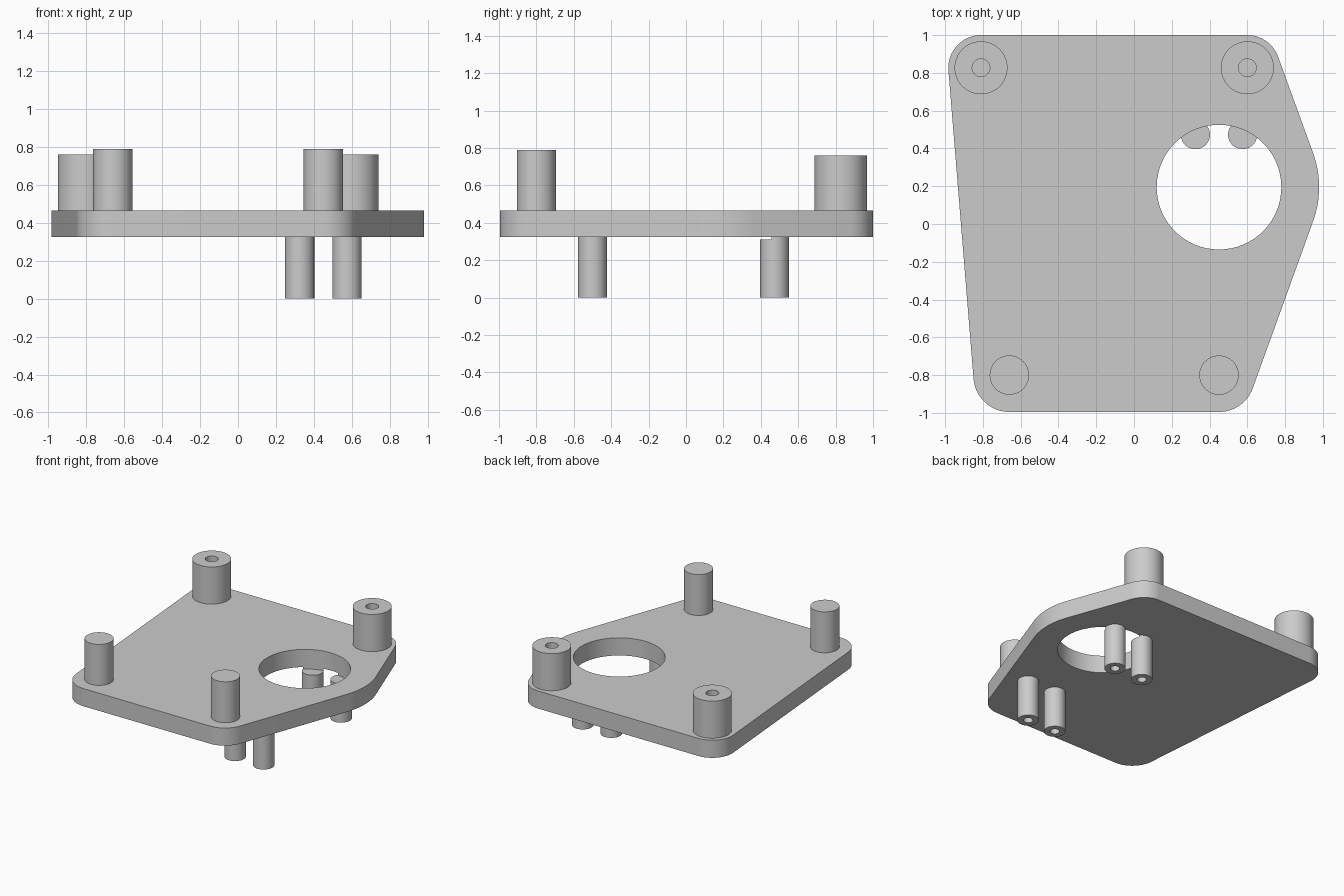
import bpy, bmesh
from math import sin, cos, pi, radians
from mathutils import Vector

cube = bpy.data.objects.get("Cube")
if cube:
    bpy.data.objects.remove(cube, do_unlink=True)

grey = bpy.data.materials.new("plain grey")
grey.use_nodes = True
COLOUR = (0.6, 0.6, 0.6, 1)
grey.diffuse_color = COLOUR
grey.node_tree.nodes["Principled BSDF"].inputs["Base Color"].default_value = COLOUR

PLATE_LOW, PLATE_TOP = 0.325, 0.465
HOLE = (0.45, 0.195)
SEGMENTS = 64


def make_object(name, bm):
    bmesh.ops.recalc_face_normals(bm, faces=bm.faces)
    mesh = bpy.data.meshes.new(name)
    bm.to_mesh(mesh)
    bm.free()
    mesh.materials.append(grey)
    obj = bpy.data.objects.new(name, mesh)
    bpy.context.collection.objects.link(obj)
    return obj


def lathe(name, centre, profile):
    """Closed turned part from (radius, height) points."""
    bm = bmesh.new()
    verts = [bm.verts.new((centre[0] + r, centre[1], z)) for r, z in profile]
    edges = [bm.edges.new(pair) for pair in zip(verts, verts[1:])]
    bmesh.ops.spin(bm, geom=verts + edges, cent=(*centre, 0), axis=(0, 0, 1),
                   angle=2 * pi, steps=SEGMENTS)
    bmesh.ops.remove_doubles(bm, verts=bm.verts, dist=0.0001)
    return make_object(name, bm)


def cut(obj, cutter):
    mod = obj.modifiers.new("opening", "BOOLEAN")
    mod.operation = "DIFFERENCE"
    mod.solver = "EXACT"
    mod.object = cutter
    bpy.context.view_layer.objects.active = obj
    bpy.ops.object.modifier_apply(modifier=mod.name)


# Plate: taut outline around five circles, extruded
def plate():
    circles = [(-0.81, 0.827, 0.173), (0.60, 0.827, 0.173), (*HOLE, 0.53),
               (-0.66, -0.805, 0.19), (0.45, -0.805, 0.19)]
    points = sorted((x + r * cos(2 * pi * i / 96), y + r * sin(2 * pi * i / 96))
                    for x, y, r in circles for i in range(96))

    def half(seq):
        chain = []
        for p in seq:
            p = Vector(p)
            while len(chain) > 1 and (chain[-1] - chain[-2]).cross(p - chain[-1]) <= 1e-7:
                chain.pop()
            chain.append(p)
        return chain[:-1]

    outline = half(points) + half(reversed(points))
    bm = bmesh.new()
    face = bm.faces.new([bm.verts.new((*p, PLATE_LOW)) for p in outline])
    top = bmesh.ops.extrude_face_region(bm, geom=[face])["geom"]
    bmesh.ops.translate(bm, vec=(0, 0, PLATE_TOP - PLATE_LOW),
                        verts=[v for v in top if isinstance(v, bmesh.types.BMVert)])
    bm.faces.ensure_lookup_table()
    if not face.is_valid or len(bm.faces) == len(outline) + 1:
        bm.faces.new([v for v in bm.verts if v.co.z < PLATE_LOW + 0.01])
    return make_object("plate", bm)


parts = [plate()]

# Round opening, cut slightly below the plate so it nicks the rear lower pegs
cutter = lathe("opening_cutter", HOLE, [(0, 0.31), (0.33, 0.31), (0.33, 0.6), (0, 0.6)])
cutter.hide_render = True
cut(parts[0], cutter)

# Upper posts: drilled at the rear, solid at the front
for side, rear_x, front_x in (("right", -0.81, -0.66), ("left", 0.60, 0.45)):
    parts.append(lathe("rear_post_" + side, (rear_x, 0.827),
                       [(0, PLATE_TOP), (0.14, PLATE_TOP), (0.14, 0.76),
                        (0.047, 0.76), (0.047, 0.5), (0, 0.5)]))
    parts.append(lathe("front_post_" + side, (front_x, -0.80),
                       [(0, PLATE_TOP), (0.104, PLATE_TOP), (0.104, 0.79), (0, 0.79)]))

# Lower pegs, drilled from below
for side, x in (("right", 0.325), ("left", 0.575)):
    for end, y in (("front", -0.50), ("rear", 0.473)):
        peg = lathe(f"{end}_peg_{side}", (x, y),
                    [(0, 0.25), (0.034, 0.25), (0.034, 0), (0.077, 0),
                     (0.077, PLATE_LOW), (0, PLATE_LOW)])
        if end == "rear":
            cut(peg, cutter)
        parts.append(peg)

bpy.data.objects.remove(cutter, do_unlink=True)

# Smooth round walls, sharp rims
bpy.ops.object.select_all(action="DESELECT")
for obj in parts:
    obj.select_set(True)
bpy.context.view_layer.objects.active = parts[0]
bpy.ops.object.shade_smooth_by_angle(angle=radians(30))
